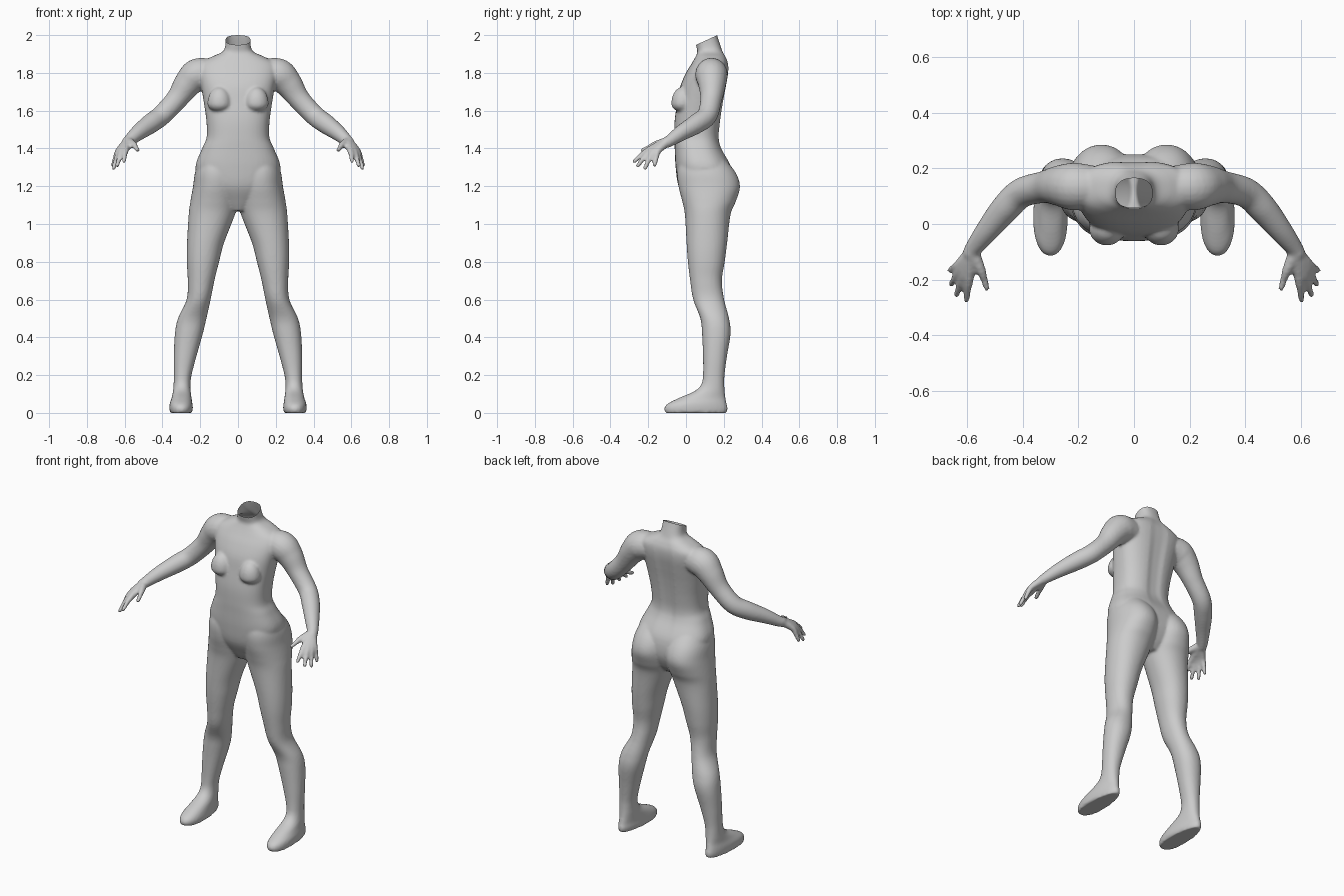
import bpy, bmesh, math
from mathutils import Vector

if "Cube" in bpy.data.objects:
    bpy.data.objects.remove(bpy.data.objects["Cube"])

bm = bmesh.new()
SEG = 40


def spline(rows, steps=6):
    """Catmull-Rom interpolation through rows of numbers."""
    out = []
    n = len(rows)
    for i in range(n - 1):
        p0, p1, p2, p3 = (rows[max(i - 1, 0)], rows[i], rows[i + 1], rows[min(i + 2, n - 1)])
        for k in range(steps):
            t = k / steps
            out.append([0.5 * (2 * b + (c - a) * t + (2 * a - 5 * b + 4 * c - d) * t * t
                               + (3 * b - a - 3 * c + d) * t ** 3)
                        for a, b, c, d in zip(p0, p1, p2, p3)])
    out.append(list(rows[-1]))
    return out


def loft(rings):
    """Skin a list of closed rings and cap both ends."""
    vr = [[bm.verts.new(p) for p in r] for r in rings]
    faces = [bm.faces.new((a[i], a[(i + 1) % len(a)], b[(i + 1) % len(a)], b[i]))
             for a, b in zip(vr, vr[1:]) for i in range(len(a))]
    faces += [bm.faces.new(vr[0]), bm.faces.new(vr[-1])]
    bmesh.ops.recalc_face_normals(bm, faces=faces)


def slice_ring(z, x0, x1, yf, yb, e=2.2, groove=0.0, taper=0.0):
    """Horizontal super-ellipse; groove dents the back at x=0, taper narrows the back."""
    cx, cy, hx, hy = (x0 + x1) / 2, (yf + yb) / 2, (x1 - x0) / 2, (yb - yf) / 2
    pts = []
    for i in range(SEG):
        a = 2 * math.pi * (i + 0.5) / SEG
        c, s = math.cos(a), math.sin(a)
        px = math.copysign(abs(c) ** (2 / e), c)
        py = math.copysign(abs(s) ** (2 / e), s)
        x = cx + hx * px * (1 - taper * (py + 1) / 2)
        y = cy + hy * py
        if s > 0:
            y -= groove * math.exp(-(x / 0.03) ** 2)
        pts.append((x, y, z))
    return pts


def tube(path, side, n=20):
    """Round limb through (x, y, z, radius) points, mirrored by side."""
    rows = spline(path)
    P = [Vector((side * r[0], r[1], r[2])) for r in rows]
    rings = []
    for i, r in enumerate(rows):
        t = (P[min(i + 1, len(P) - 1)] - P[max(i - 1, 0)]).normalized()
        u = t.cross(Vector((0, 0, 1))).normalized()
        v = t.cross(u)
        rings.append([P[i] + r[3] * (u * math.cos(2 * math.pi * k / n) + v * math.sin(2 * math.pi * k / n))
                      for k in range(n)])
    loft(rings)


# Torso and neck: z, half width, front y, back y, spine groove
torso = [(1.07, .05, .03, .18, 0), (1.12, .11, .0, .22, 0), (1.2, .19, -.04, .25, 0),
         (1.3, .225, -.055, .242, .005), (1.4, .19, -.06, .19, .012), (1.46, .166, -.062, .177, .014),
         (1.55, .168, -.06, .185, .015), (1.65, .182, -.045, .2, .016), (1.73, .196, -.03, .215, .016),
         (1.8, .21, 0, .226, .014), (1.85, .2, .03, .225, .01), (1.885, .14, .05, .212, .006),
         (1.91, .085, .06, .197, .003), (1.94, .068, .055, .184, 0), (2.0, .066, .045, .165, 0),
         (2.04, .066, .04, .16, 0)]
loft([slice_ring(z, -w, w, f, b, 2.5, g) for z, w, f, b, g in spline(torso)])

# Leg and foot: z, inner x, outer x, front y, back y, heel taper
leg = [(1.37, .03, .19, -.02, .18, 0), (1.28, .0, .226, -.045, .258, 0), (1.2, -.004, .238, -.04, .286, 0),
       (1.12, .0, .252, -.02, .264, 0), (1.05, .016, .261, -.006, .236, 0), (.9, .074, .27, .003, .218, 0),
       (.8, .1, .271, .01, .205, 0), (.7, .125, .266, .022, .19, 0), (.6, .145, .272, .038, .202, 0),
       (.5, .167, .318, .076, .228, 0), (.42, .186, .334, .085, .236, 0), (.3, .22, .34, .09, .217, 0),
       (.2, .246, .34, .09, .204, 0), (.15, .252, .341, .08, .203, 0), (.115, .25, .345, .045, .205, .03),
       (.08, .242, .355, -.035, .209, .15), (.05, .234, .369, -.095, .215, .25),
       (.025, .23, .372, -.115, .221, .28), (0, .235, .368, -.11, .216, .28)]

# Arm: x, y, z, radius
arm = [(.14, .135, 1.8, .075), (.215, .135, 1.79, .086), (.268, .138, 1.74, .074), (.325, .133, 1.66, .058),
       (.405, .112, 1.575, .054), (.465, .055, 1.53, .052), (.53, -.025, 1.482, .042),
       (.58, -.09, 1.438, .031), (.592, -.115, 1.428, .028)]

# Fingers: knuckle, middle, tip (thumb first)
fingers = [((.552, -.165, 1.42), (.54, -.2, 1.403), (.53, -.232, 1.39)),
           ((.594, -.195, 1.393), (.6, -.24, 1.362), (.604, -.275, 1.33)),
           ((.613, -.183, 1.39), (.629, -.225, 1.348), (.639, -.255, 1.308)),
           ((.626, -.166, 1.388), (.645, -.195, 1.342), (.658, -.217, 1.295)),
           ((.632, -.147, 1.388), (.65, -.158, 1.348), (.663, -.167, 1.31))]

for side in (1, -1):
    loft([slice_ring(r[0], *sorted((side * r[1], side * r[2])), r[3], r[4], 2.15, 0, r[5])
          for r in spline(leg)])
    tube(arm, side)
    for k, m, t in fingers:
        end = Vector(t) + (Vector(t) - Vector(m)).normalized() * 0.009
        tube([(.582, -.1, 1.436, .026), (*k, .018), (*m, .0135), (*t, .011), (*end, .004)], side, 14)
    # Breast
    ball = bmesh.ops.create_uvsphere(bm, u_segments=24, v_segments=16, radius=1)["verts"]
    for v in ball:
        lift = 1.7 if v.co.z > 0 else 0.85
        v.co = Vector((side * .098 + v.co.x * .064, -.018 + v.co.y * .06, 1.637 + v.co.z * .052 * lift))

# Fuse all the parts into one smooth skin
mesh = bpy.data.meshes.new("body_parts")
bm.to_mesh(mesh)
bm.free()
body = bpy.data.objects.new("body", mesh)
bpy.context.collection.objects.link(body)
rem = body.modifiers.new("fuse", 'REMESH')
rem.mode = 'VOXEL'
rem.voxel_size = 0.008
smo = body.modifiers.new("relax", 'SMOOTH')
smo.factor = 0.5
smo.iterations = 5
skin = bpy.data.meshes.new_from_object(body.evaluated_get(bpy.context.evaluated_depsgraph_get()))
body.modifiers.clear()

# Open the neck along a slanted cut
bm = bmesh.new()
bm.from_mesh(skin)
bmesh.ops.bisect_plane(bm, geom=bm.verts[:] + bm.edges[:] + bm.faces[:], plane_co=(0, .105, 1.972),
                       plane_no=(0, -.055, .12), clear_outer=True)
for f in bm.faces:
    f.smooth = True
bm.to_mesh(skin)
bm.free()
body.data = skin
